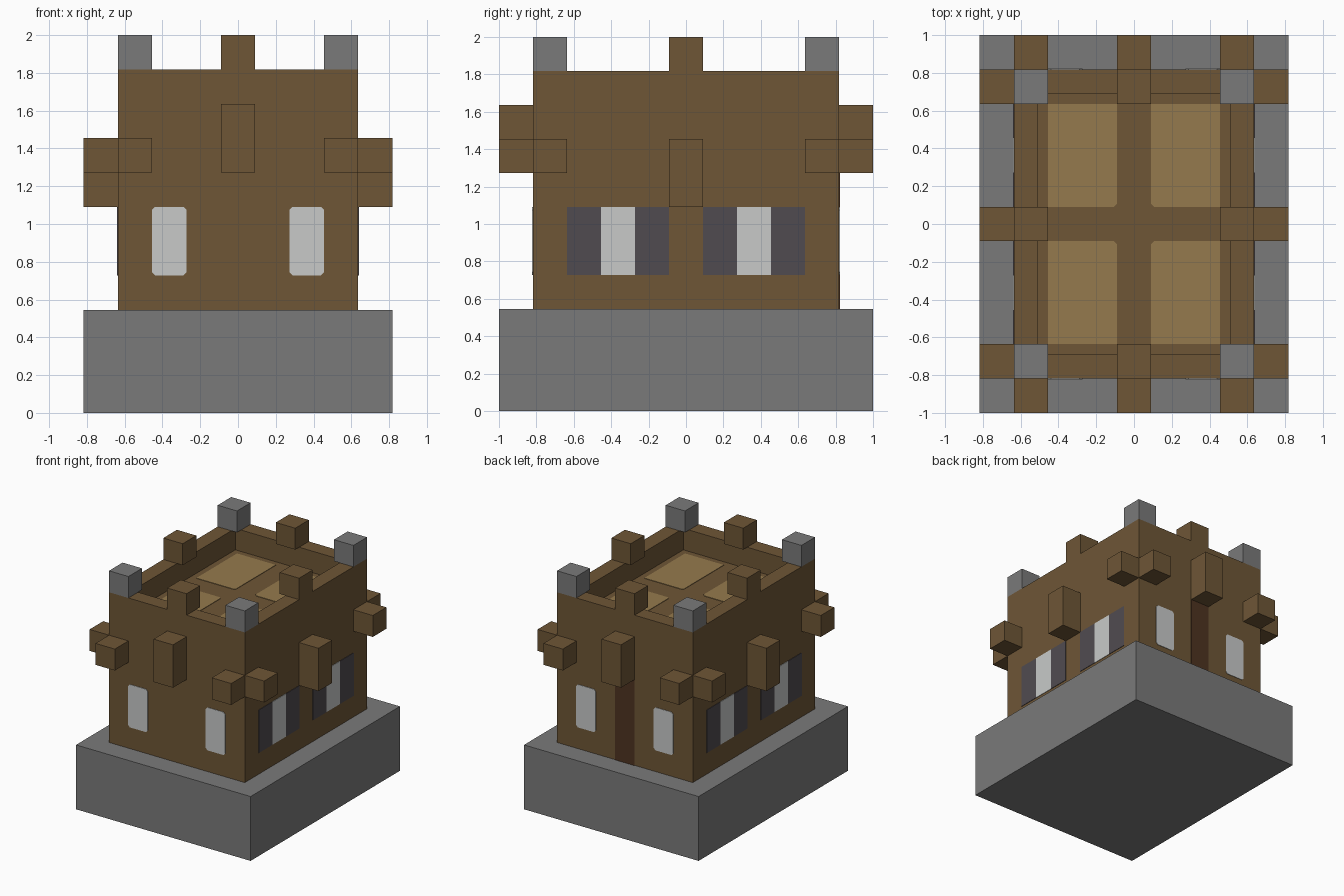
import bpy
import bmesh
from mathutils import Vector

cube = bpy.data.objects.get("Cube")
if cube:
    bpy.data.objects.remove(cube, do_unlink=True)

U = 1 / 11      # one building block; dimensions below are counted in blocks
T = 0.004 / U   # thickness of painted plates


def material(name, rgb):
    """Flat colour from 0-255 display values, converted to linear."""
    lin = [((c / 255 + 0.055) / 1.055) ** 2.4 for c in rgb]
    mat = bpy.data.materials.new(name)
    mat.use_nodes = True
    mat.diffuse_color = (*lin, 1)
    bsdf = mat.node_tree.nodes["Principled BSDF"]
    bsdf.inputs["Base Color"].default_value = (*lin, 1)
    bsdf.inputs["Roughness"].default_value = 0.9
    return mat


STONE = material("grey stone", (122, 122, 122))
WOOD = material("brown wood", (110, 86, 54))
PLANK = material("tan planks", (149, 122, 77))
GLASS = material("pale glass", (200, 202, 201))
SHUTTER = material("dark shutter", (80, 75, 80))
DOOR = material("dark door", (78, 51, 33))


def box(name, x, y, z, mat, corner_axis=None, inner_only=False, edit=None):
    """Box from three (low, high) ranges; optionally clips corners along an axis."""
    bm = bmesh.new()
    bmesh.ops.create_cube(bm, size=1)
    for v in bm.verts:
        v.co = Vector([(lo + hi) / 2 + c * (hi - lo)
                       for c, (lo, hi) in zip(v.co, (x, y, z))]) * U
    if corner_axis is not None:
        edges = [e for e in bm.edges
                 if abs((e.verts[0].co - e.verts[1].co).normalized()[corner_axis]) > 0.9]
        if inner_only:
            edges = [min(edges, key=lambda e: e.verts[0].co.xy.length)]
        bmesh.ops.bevel(bm, geom=edges, offset=0.016, segments=1, affect='EDGES')
    if edit:
        edit(bm)
    bmesh.ops.recalc_face_normals(bm, faces=bm.faces)
    mesh = bpy.data.meshes.new(name)
    bm.to_mesh(mesh)
    bm.free()
    mesh.materials.append(mat)
    obj = bpy.data.objects.new(name, mesh)
    bpy.context.collection.objects.link(obj)
    return obj


def span(sign, lo, hi):
    """Range mirrored to the given side."""
    return (lo, hi) if sign > 0 else (-hi, -lo)


def sink_roof(bm):
    """Inset the top face and push it down, leaving a parapet."""
    top = max(bm.faces, key=lambda f: f.calc_center_median().z)
    bmesh.ops.inset_region(bm, faces=[top], thickness=2 * U)
    low = bmesh.ops.extrude_discrete_faces(bm, faces=[top])["faces"][0]
    bmesh.ops.translate(bm, verts=low.verts, vec=(0, 0, -2 * U))


# Foundation and main body
box("foundation", (-9, 9), (-11, 11), (0, 6), STONE)
box("walls", (-7, 7), (-9, 9), (6, 20), WOOD, edit=sink_roof)

MID = (-1, 1)
for s in (-1, 1):
    end = "back" if s > 0 else "front"
    side = "left" if s > 0 else "right"

    # Merlons in the middle of each parapet
    box(f"{end}_merlon", MID, span(s, 7, 9), (20, 22), WOOD)
    box(f"{side}_merlon", span(s, 5, 7), MID, (20, 22), WOOD)

    # Tall brackets in the middle of each wall
    box(f"{end}_bracket", MID, span(s, 9, 11), (14, 18), WOOD)
    box(f"{side}_bracket", span(s, 7, 9), MID, (12, 16), WOOD)

    for t in (-1, 1):
        # Parts repeated at the four corners: s is the x side, t the y side
        tag = f"{'back' if t > 0 else 'front'}_{side}"
        box(f"{tag}_corner_stone", span(s, 5, 7), span(t, 7, 9), (20, 22), STONE)
        box(f"{tag}_end_beam", span(s, 5, 7), span(t, 9, 11), (14, 16), WOOD)
        box(f"{tag}_side_beam", span(s, 7, 9), span(t, 7, 9), (14, 16), WOOD)

        # Roof planks between the crossed beams
        box(f"{tag}_roof_planks", span(s, 1, 5), span(t, 1, 7), (18, 18 + T),
            PLANK, corner_axis=2, inner_only=True)

        # Windows
        box(f"{tag}_end_window", span(s, 3, 5), span(t, 9, 9 + T), (8, 12),
            GLASS, corner_axis=1)
        skin = span(s, 7, 7 + T)
        box(f"{tag}_side_window", skin, span(t, 3, 5), (8, 12), GLASS)
        box(f"{tag}_inner_shutter", skin, span(t, 1, 3), (8, 12), SHUTTER)
        box(f"{tag}_outer_shutter", skin, span(t, 5, 7), (8, 12), SHUTTER)

# Door under the rear bracket
box("back_door", MID, (9, 9 + T), (6, 14), DOOR)
